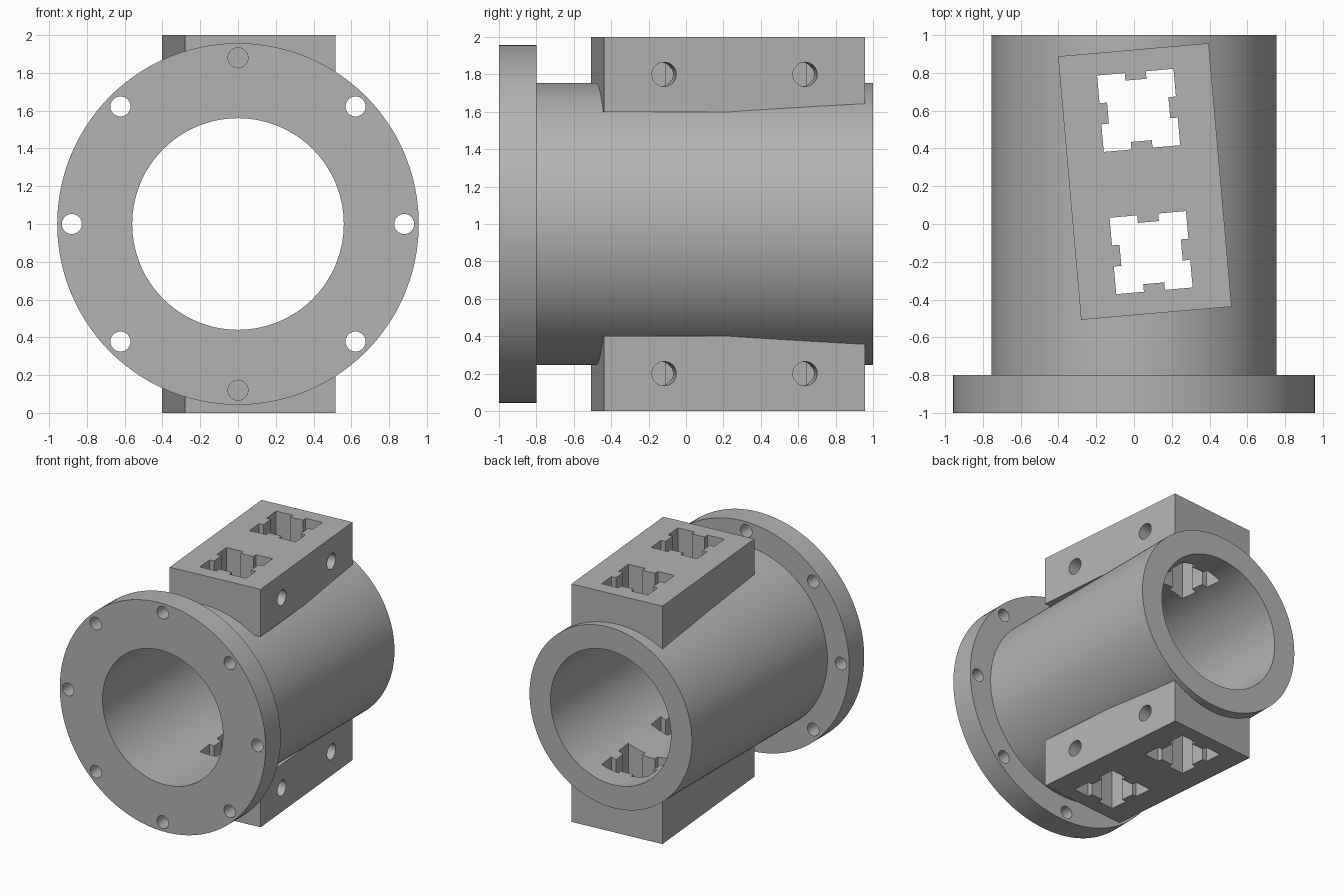
import bpy, bmesh
from math import sin, cos, pi, radians
from mathutils import Matrix, Vector

cube = bpy.data.objects.get("Cube")
if cube:
    bpy.data.objects.remove(cube, do_unlink=True)

grey = bpy.data.materials.new("machined grey")
grey.use_nodes = True
colour = (0.45, 0.45, 0.45, 1)
grey.diffuse_color = colour
grey.node_tree.nodes["Principled BSDF"].inputs["Base Color"].default_value = colour

TILT = radians(-5)
AXIS = Matrix.Translation((0, 0, 1)) @ Matrix.Rotation(pi / 2, 4, 'X')
PAD = Matrix.Translation((0.0575, 0.225, 1)) @ Matrix.Rotation(-TILT, 4, 'Z')


def prism(name, outline, low, high, matrix):
    """Extrude a counter-clockwise outline along local z."""
    bm = bmesh.new()
    bottom = [bm.verts.new((x, y, low)) for x, y in outline]
    top = [bm.verts.new((x, y, high)) for x, y in outline]
    bm.faces.new(bottom[::-1])
    bm.faces.new(top)
    n = len(outline)
    for i in range(n):
        j = (i + 1) % n
        bm.faces.new((bottom[i], bottom[j], top[j], top[i]))
    bm.transform(matrix)
    mesh = bpy.data.meshes.new(name)
    bm.to_mesh(mesh)
    bm.free()
    mesh.materials.append(grey)
    obj = bpy.data.objects.new(name, mesh)
    bpy.context.collection.objects.link(obj)
    return obj


def circle(radius, n, cx=0, cy=0):
    return [(cx + radius * cos(2 * pi * i / n), cy + radius * sin(2 * pi * i / n))
            for i in range(n)]


def combine(target, tool, operation):
    """Apply a boolean and discard the tool."""
    tool.hide_render = True
    mod = target.modifiers.new("join", 'BOOLEAN')
    mod.operation = operation
    mod.solver = 'EXACT'
    mod.object = tool
    bpy.context.view_layer.objects.active = target
    bpy.ops.object.modifier_apply(modifier=mod.name)
    bpy.data.objects.remove(tool, do_unlink=True)


# Sleeve and flange (local z runs towards the front)
body = prism("flanged_sleeve", circle(0.755, 160), -1, 0.9, AXIS)
combine(body, prism("flange", circle(0.957, 160), 0.8, 1, AXIS), 'UNION')

# Tilted mounting pads above and below
pad_outline = [(-0.4, -0.7), (0.4, -0.7), (0.4, 0.7), (-0.4, 0.7)]
for low, high in ((0.6, 1), (-1, -0.6)):
    combine(body, prism("mounting_pad", pad_outline, low, high, PAD), 'UNION')

# Bore
combine(body, prism("bore", circle(0.56, 160), -1.1, 1.1, AXIS), 'DIFFERENCE')

# Flange bolt holes, kept clear of the pads
for i in range(8):
    a = i * pi / 4
    hole = circle(0.053, 32, 0.88 * cos(a), 0.88 * sin(a))
    combine(body, prism("bolt_hole", hole, 0.75, 1.1, AXIS), 'DIFFERENCE')

# Notched square pockets through both pads, each with side screw holes
side = [(-0.203, -0.203), (-0.056, -0.203), (-0.056, -0.163),
        (0.056, -0.163), (0.056, -0.203)]
notched = []
for k in range(4):
    turn = Matrix.Rotation(k * pi / 2, 2)
    notched += [tuple(turn @ Vector(p)) for p in side]
for v in (-0.378, 0.378):
    place = PAD @ Matrix.Translation((0, v, 0))
    combine(body, prism("pocket", notched, -1.1, 1.1, place), 'DIFFERENCE')
    for z in (-0.8, 0.8):
        across = place @ Matrix.Translation((0, 0, z)) @ Matrix.Rotation(pi / 2, 4, 'Y')
        combine(body, prism("screw_hole", circle(0.065, 32), 0, 0.5, across), 'DIFFERENCE')

# Smooth curved walls, sharp edges
bpy.ops.object.select_all(action='DESELECT')
body.select_set(True)
bpy.context.view_layer.objects.active = body
bpy.ops.object.shade_smooth_by_angle(angle=radians(25))
